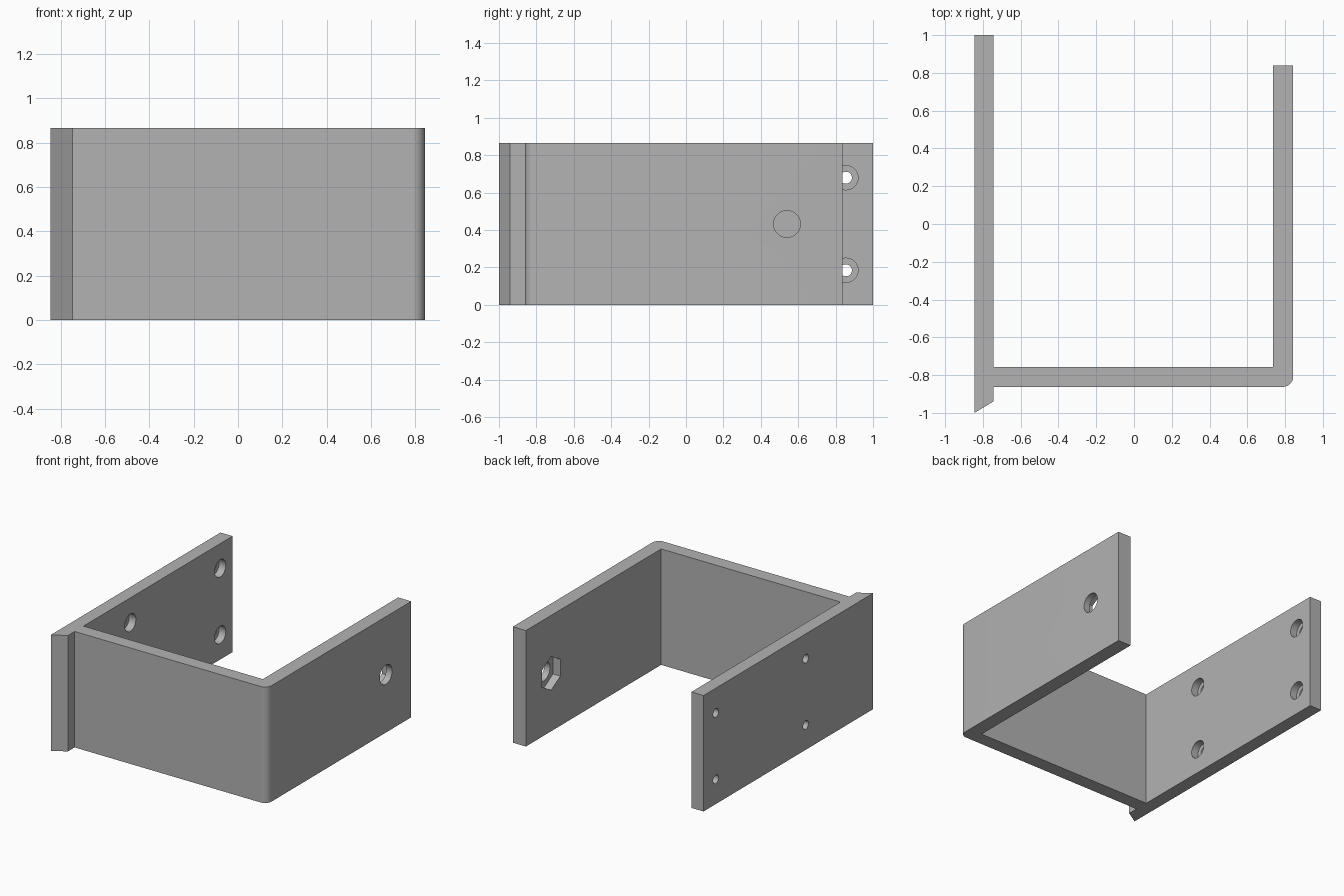
import bpy, bmesh, math
from mathutils import Matrix

cube = bpy.data.objects.get("Cube")
if cube:
    bpy.data.objects.remove(cube, do_unlink=True)

HEIGHT = 0.865
PLATE_OUT, PLATE_IN = -0.845, -0.745
ARM_IN, ARM_OUT = 0.735, 0.843
WEB_FRONT, WEB_BACK = -0.862, -0.757
ARM_END = 0.838
CORNER = 0.055

grey = bpy.data.materials.new("plain grey")
grey.use_nodes = True
colour = (0.45, 0.45, 0.45, 1)
grey.diffuse_color = colour
grey.node_tree.nodes["Principled BSDF"].inputs["Base Color"].default_value = colour


def add_object(name, bm):
    bmesh.ops.recalc_face_normals(bm, faces=bm.faces)
    mesh = bpy.data.meshes.new(name)
    bm.to_mesh(mesh)
    bm.free()
    mesh.materials.append(grey)
    obj = bpy.data.objects.new(name, mesh)
    bpy.context.collection.objects.link(obj)
    return obj


def select(obj):
    bpy.ops.object.select_all(action="DESELECT")
    obj.select_set(True)
    bpy.context.view_layer.objects.active = obj


def drill(body, x0, x1, y, z, radius, sides):
    """Cut a round or hexagonal hole along x, from x0 to x1."""
    bm = bmesh.new()
    place = Matrix.Translation(((x0 + x1) / 2, y, z)) @ Matrix.Rotation(math.pi / 2, 4, "Y")
    if sides == 6:  # hexagon corners point up and down
        turn = Matrix.Rotation(math.pi / 2, 4, "Z")
        bmesh.ops.create_cone(bm, cap_ends=True, segments=6, radius1=radius,
                              radius2=radius, depth=x1 - x0)
        top = max(v.co.x for v in bm.verts)
        if top < radius * 0.99:
            bmesh.ops.transform(bm, matrix=turn, verts=bm.verts)
    else:
        bmesh.ops.create_cone(bm, cap_ends=True, segments=sides, radius1=radius,
                              radius2=radius, depth=x1 - x0)
    bmesh.ops.transform(bm, matrix=place, verts=bm.verts)
    cutter = add_object("hole_cutter", bm)
    cutter.hide_render = True
    mod = body.modifiers.new("hole", "BOOLEAN")
    mod.operation = "DIFFERENCE"
    mod.solver = "EXACT"
    mod.object = cutter
    select(body)
    bpy.ops.object.modifier_apply(modifier=mod.name)
    bpy.data.objects.remove(cutter, do_unlink=True)


# Bracket outline seen from above, with a rounded outer corner
steps = 10
arc = [(ARM_OUT - CORNER + CORNER * math.sin(a), WEB_FRONT + CORNER - CORNER * math.cos(a))
       for a in (i * math.pi / 2 / steps for i in range(steps + 1))]
outline = [(PLATE_OUT, 1), (PLATE_OUT, -1), (PLATE_IN, -0.94), (PLATE_IN, WEB_FRONT)]
outline += arc
outline += [(ARM_OUT, ARM_END), (ARM_IN, ARM_END), (ARM_IN, WEB_BACK),
            (PLATE_IN, WEB_BACK), (PLATE_IN, 1)]

bm = bmesh.new()
base = bm.faces.new([bm.verts.new((x, y, 0)) for x, y in outline])
raised = bmesh.ops.extrude_face_region(bm, geom=[base])["geom"]
bmesh.ops.translate(bm, vec=(0, 0, HEIGHT),
                    verts=[g for g in raised if isinstance(g, bmesh.types.BMVert)])
bracket = add_object("bracket", bm)

# Four counterbored screw holes in the mounting plate
for y in (0.855, -0.205):
    for z in (0.185, 0.68):
        drill(bracket, PLATE_OUT - 0.1, PLATE_IN + 0.1, y, z, 0.032, 32)
        drill(bracket, PLATE_IN - 0.055, PLATE_IN + 0.1, y, z, 0.065, 32)

# Bolt hole in the arm, with a hexagonal nut pocket on the inner face
drill(bracket, ARM_IN - 0.1, ARM_OUT + 0.1, 0.54, HEIGHT / 2, 0.072, 32)
drill(bracket, ARM_IN - 0.1, ARM_IN + 0.06, 0.54, HEIGHT / 2, 0.125, 6)

select(bracket)
bpy.ops.object.shade_smooth_by_angle(angle=math.radians(25))
